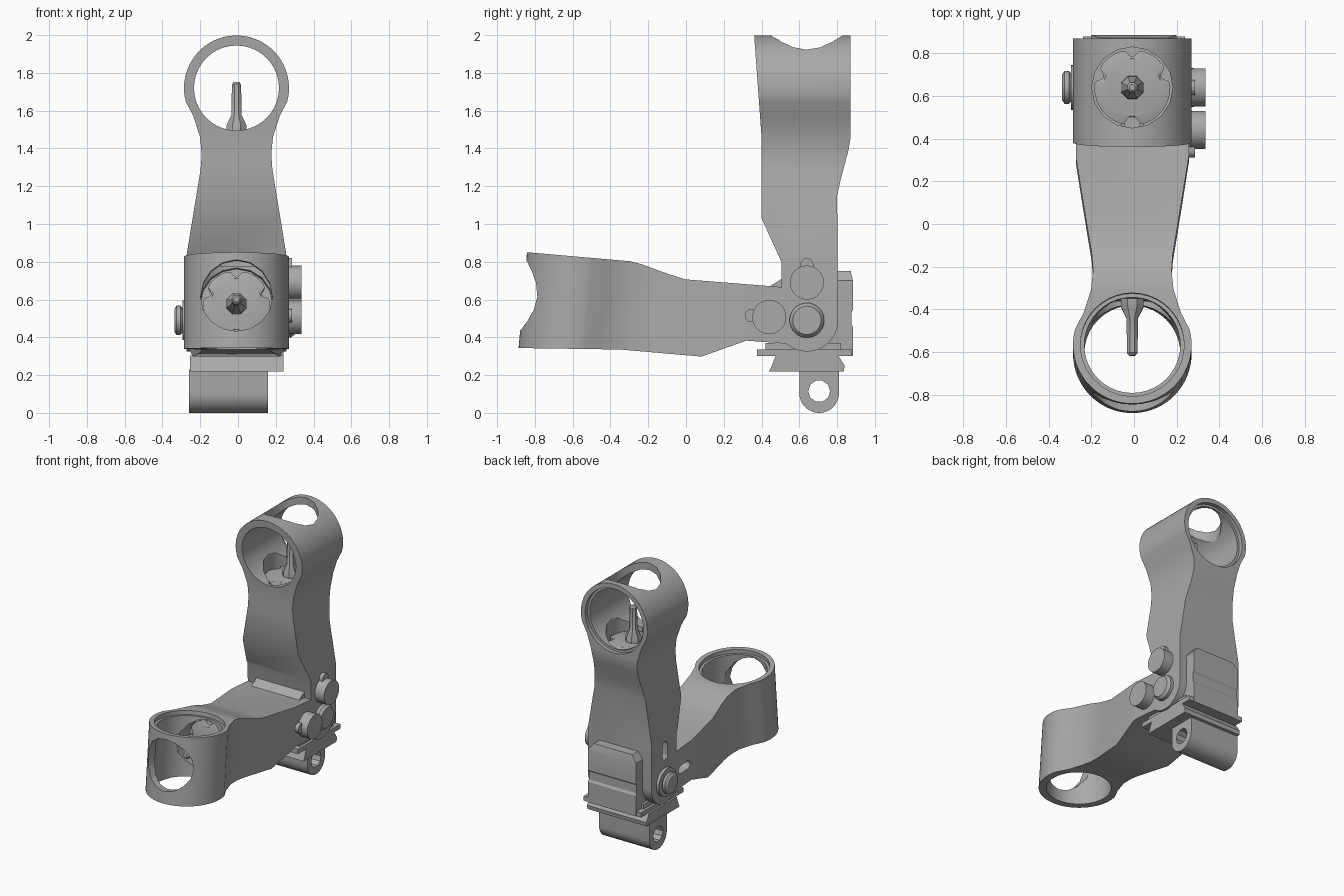
import bpy, bmesh
from math import sin, cos, pi, radians
from mathutils import Vector

old = bpy.data.objects.get("Cube")
if old:
    bpy.data.objects.remove(old, do_unlink=True)

grey = bpy.data.materials.new("metal_grey")
grey.use_nodes = True
GREY = (0.4, 0.4, 0.4, 1)
grey.diffuse_color = GREY
grey.node_tree.nodes["Principled BSDF"].inputs["Base Color"].default_value = GREY

PIVOT = Vector((0, 0.64, 0.49))
CX = -0.008          # arm centre line
RING = 1.23          # ring centre above the pivot


def arc(cu, cv, r, start=0, end=360, n=32):
    """Points on an arc; a full turn does not repeat its first point."""
    steps = n if end - start >= 360 else n - 1
    return [(cu + r * cos(radians(start + (end - start) * i / steps)),
             cv + r * sin(radians(start + (end - start) * i / steps))) for i in range(n)]


def loft(name, sections, axis):
    """Solid through matching outlines: sections = [(height, points), ...]."""
    place = {"x": lambda u, v, h: (h, u, v),
             "y": lambda u, v, h: (u, h, v),
             "z": lambda u, v, h: (u, v, h)}[axis]
    bm = bmesh.new()
    rings = [[bm.verts.new(place(u, v, h)) for u, v in pts] for h, pts in sections]
    bm.faces.new(rings[0])
    bm.faces.new(rings[-1])
    for a, b in zip(rings, rings[1:]):
        for i in range(len(a)):
            j = (i + 1) % len(a)
            bm.faces.new((a[i], a[j], b[j], b[i]))
    bmesh.ops.recalc_face_normals(bm, faces=bm.faces)
    mesh = bpy.data.meshes.new(name)
    bm.to_mesh(mesh)
    bm.free()
    mesh.materials.append(grey)
    ob = bpy.data.objects.new(name, mesh)
    bpy.context.collection.objects.link(ob)
    return ob


def prism(name, pts, axis, a, b):
    return loft(name, [(a, pts), (b, pts)], axis)


def rect(u0, u1, v0, v1):
    return [(u0, v0), (u1, v0), (u1, v1), (u0, v1)]


def boolean(ob, cutter, operation="DIFFERENCE"):
    mod = ob.modifiers.new("cut", "BOOLEAN")
    mod.operation, mod.object, mod.solver = operation, cutter, "EXACT"
    graph = bpy.context.evaluated_depsgraph_get()
    mesh = bpy.data.meshes.new_from_object(ob.evaluated_get(graph))
    ob.modifiers.clear()
    ob.data = mesh
    bpy.data.objects.remove(cutter, do_unlink=True)


# Arm: front outline crossed with side profile, pivot at the origin
side = [(0.265, -0.2), (0.265, 0.34), (0.19, 0.8), (0.184, 0.88), (0.193, 0.97), (0.228, 1.08)]
outline = ([(CX + x, z) for x, z in side] + arc(CX, RING, 0.278, -15, 195, 40)
           + [(CX - x, z) for x, z in reversed(side)])
profile = ([(-0.28, 1.52), (-0.24, 0.97), (-0.24, 0.54), (-0.135, 0.31)]
           + arc(0, 0, 0.165, 218, 360, 16)
           + [(0.16, 0.66), (0.18, 0.75), (0.22, 0.9), (0.23, 0.96), (0.23, 1.52)])
arm = prism("sight_arm", outline, "y", -0.5, 0.5)
boolean(arm, prism("side_cutter", profile, "x", -0.5, 0.5), "INTERSECT")

# Sight bore with a stepped rear rim, top opening, detent recess and side slot
boolean(arm, prism("bore_cutter", arc(CX, RING, 0.225, n=40), "y", -0.5, 0.5))
boolean(arm, prism("rim_cutter", arc(CX, RING, 0.243, n=40), "y", 0.2, 0.5))
boolean(arm, prism("opening_cutter", arc(CX, 0, 0.19, n=16), "z", 0.95, 1.7))
boolean(arm, prism("detent_cutter", arc(CX, -0.175, 0.05, n=12), "z", 0.94, 1.1))
slot = arc(0, 0.27, 0.03, 0, 180, 9) + arc(0, 0.19, 0.03, 180, 360, 9)
boolean(arm, prism("slot_cutter", slot, "x", -0.5, -0.2))

# Post assembly inside the ring
notched = []
for i in range(72):
    angle = i * 5
    near = min(abs((angle - a + 180) % 360 - 180) for a in (20, 90, 160, 270))
    r = 0.178 - 0.035 * max(0, 1 - (near / 11) ** 2)
    notched.append((CX + r * cos(radians(angle)), r * sin(radians(angle))))
inner = arc(CX, 0, 0.135, n=72)
post = [(0.98, 0.058), (1.035, 0.056), (1.085, 0.03), (1.25, 0.026), (1.262, 0.015)]
arm_parts = [
    arm,
    loft("post_disc", [(0.94, notched), (0.985, notched), (0.997, inner)], "z"),
    loft("post", [(h, arc(CX, 0, r, 22.5, 382.5, 8)) for h, r in post], "z"),
    prism("detent_pin", arc(CX, -0.175, 0.038, n=16), "z", 0.93, 1.0),
    prism("lock_button", arc(0, 0.2, 0.09), "x", 0.2, 0.335),
    prism("button_pin", arc(0, 0.295, 0.035, 0, 180, 9) + arc(0, 0.2, 0.035, 180, 360, 9),
          "x", 0.2, 0.285),
]

# Raised arm, and the same arm folded to the front
for ob in arm_parts:
    folded = ob.copy()
    folded.name = "folded_" + ob.name
    bpy.context.collection.objects.link(folded)
    ob.location = folded.location = PIVOT
    folded.rotation_euler.x = radians(85)

# Pivot pin: domed head on the left, washer and head on the right
PY, PZ = PIVOT.y, PIVOT.z
loft("pivot_head_left", [(0.2, arc(PY, PZ, 0.092)), (0.28, arc(PY, PZ, 0.092)),
                         (0.3, arc(PY, PZ, 0.075))], "x")
prism("pivot_washer", arc(PY, PZ, 0.105), "x", -0.295, -0.2)
loft("pivot_head_right", [(-0.29, arc(PY, PZ, 0.06)), (-0.305, arc(PY, PZ, 0.078)),
                          (-0.325, arc(PY, PZ, 0.078)), (-0.337, arc(PY, PZ, 0.06))], "x")

# Base: plate, body, hinge stop and rear block with clipped corners
prism("base_plate", rect(0.375, 0.88, 0.3, 0.335), "x", -0.24, 0.24)
prism("base_body", rect(0.42, 0.82, 0.33, 0.37), "x", -0.22, 0.22)
prism("hinge_stop", [(0.44, 0.58), (0.44, 0.668), (0.515, 0.715), (0.6, 0.715), (0.6, 0.58)],
      "x", -0.2, 0.2)
wide = [(-0.2, 0.3), (0.2, 0.3), (0.2, 0.7), (0.16, 0.75), (-0.16, 0.75), (-0.2, 0.7)]
block = prism("rear_block", wide, "y", 0.72, 0.885)
boolean(block, prism("block_cutter", [(0.87, 0.76), (0.95, 0.76), (0.95, 0.695), (0.885, 0.695)],
                     "x", -0.4, 0.4))
boolean(block, prism("groove_cutter", [(0.9, 0.43), (0.875, 0.47), (0.875, 0.53), (0.9, 0.57)],
                     "x", -0.4, 0.4))

# Rail clamp and the lug with its cross hole
prism("rail_clamp", [(0.44, 0.22), (0.835, 0.22), (0.84, 0.25), (0.805, 0.305),
                     (0.475, 0.305), (0.455, 0.25)], "x", -0.255, 0.24)
lug = prism("clamp_lug", arc(0.705, 0.105, 0.105, 180, 360, 20) + [(0.81, 0.23), (0.6, 0.23)],
            "x", -0.26, 0.16)
boolean(lug, prism("lug_cutter", arc(0.705, 0.115, 0.058, n=10), "x", -0.5, 0.5))

# Smooth the curved sides and keep the edges sharp
bpy.ops.object.select_all(action="DESELECT")
for ob in bpy.context.collection.objects:
    if ob.type == "MESH" and ob.data.materials and ob.data.materials[0] == grey:
        ob.select_set(True)
        bpy.context.view_layer.objects.active = ob
bpy.ops.object.shade_smooth_by_angle(angle=radians(25))
